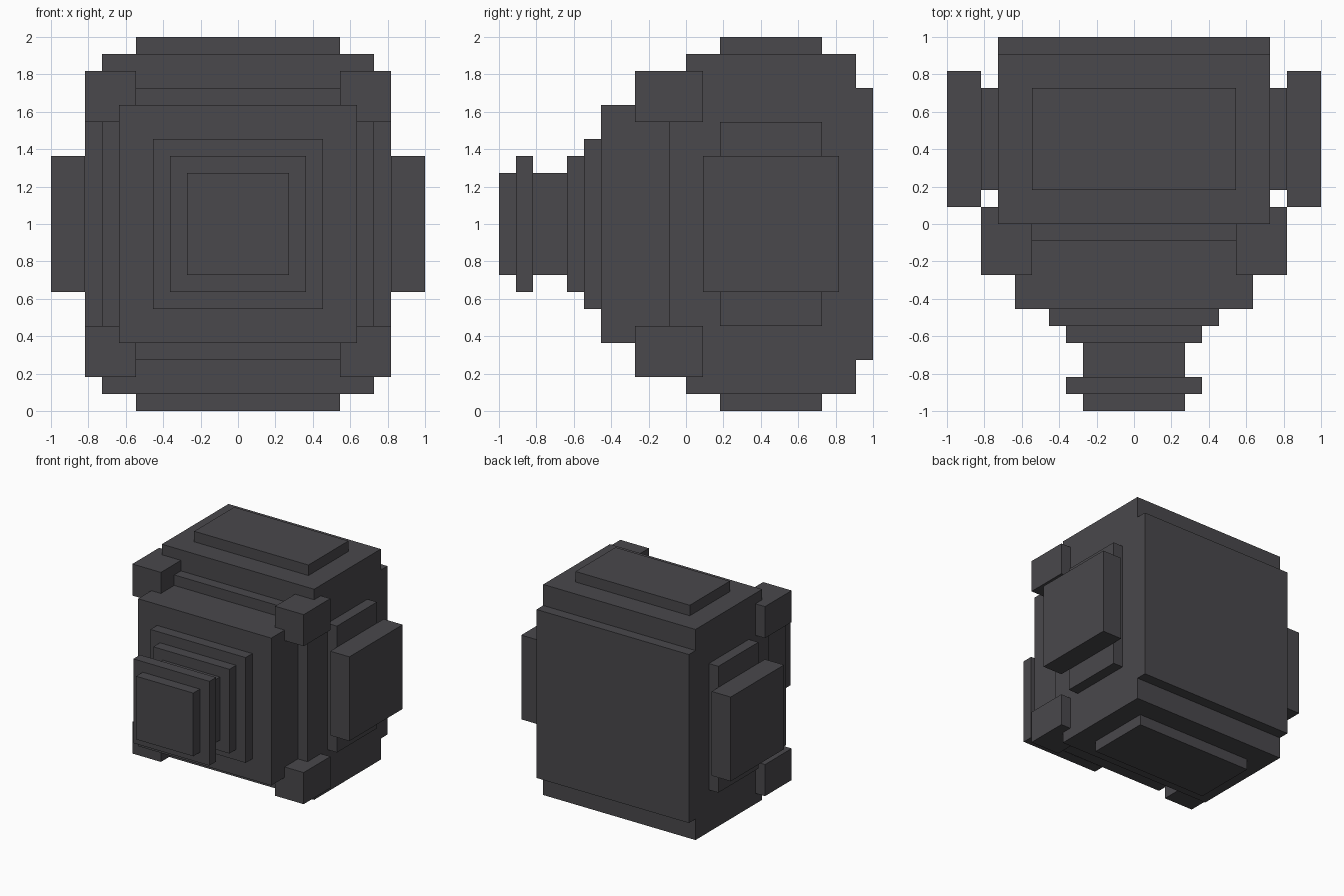
import bpy
import bmesh
from mathutils import Vector

cube = bpy.data.objects.get("Cube")
if cube:
    bpy.data.objects.remove(cube, do_unlink=True)

U = 1 / 11      # every part sits on a grid of this size
MID = 11        # height of the centre, in grid units

metal = bpy.data.materials.new("dark_grey_metal")
metal.use_nodes = True
colour = (0.067, 0.065, 0.072, 1)
metal.diffuse_color = colour
metal.node_tree.nodes["Principled BSDF"].inputs["Base Color"].default_value = colour


def box(name, x, y, z):
    """Box from (min, max) ranges in grid units, z measured from the centre."""
    bm = bmesh.new()
    bmesh.ops.create_cube(bm, size=1)
    lo = Vector((x[0], y[0], z[0] + MID)) * U
    hi = Vector((x[1], y[1], z[1] + MID)) * U
    for v in bm.verts:
        v.co = (lo + hi) / 2 + v.co * (hi - lo)
    mesh = bpy.data.meshes.new(name)
    bm.to_mesh(mesh)
    bm.free()
    mesh.materials.append(metal)
    obj = bpy.data.objects.new(name, mesh)
    bpy.context.collection.objects.link(obj)
    return obj


def span(sign, a, b):
    return tuple(sorted((sign * a, sign * b)))


# Main body and back plate
box("main_body", (-8, 8), (0, 10), (-10, 10))
box("back_plate", (-8, 8), (10, 11), (-8, 8))

# Stepped nozzle, from the body out to the tip: name, half size, back y, front y
steps = [
    ("front_collar", 8, 0, -1),
    ("front_block", 7, -1, -5),
    ("nozzle_base", 5, -5, -6),
    ("nozzle_step", 4, -6, -7),
    ("nozzle_neck", 3, -7, -9),
    ("nozzle_flange", 4, -9, -10),
    ("nozzle_tip", 3, -10, -11),
]
for name, half, back, front in steps:
    box(name, (-half, half), (front, back), (-half, half))

# Plates on the top and bottom
for v_name, v in (("top", 1), ("bottom", -1)):
    box(v_name + "_plate", (-6, 6), (2, 8), span(v, 10, 11))

# Side pads and the corner blocks
for s_name, s in (("left", 1), ("right", -1)):
    box(s_name + "_side_mount", span(s, 8, 9), (2, 8), (-6, 6))
    box(s_name + "_side_pad", span(s, 9, 11), (1, 9), (-4, 4))
    # The pad overhangs its mount, leaving a gap beside the body
    for v_name, v in (("upper", 1), ("lower", -1)):
        box(f"{s_name}_{v_name}_corner_block", span(s, 6, 9), (-3, 1), span(v, 6, 9))
